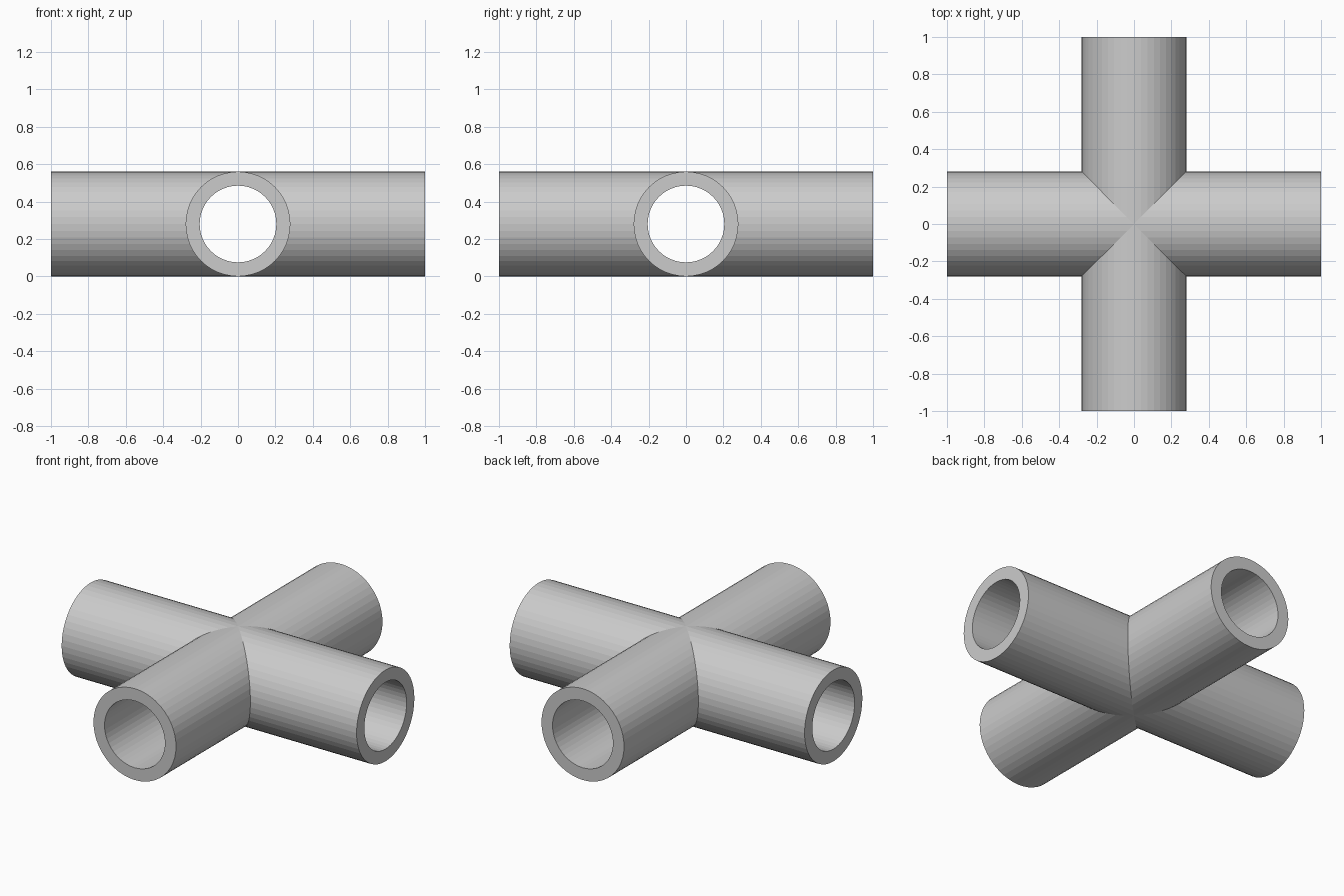
import bpy, bmesh
from math import cos, sin, tau, pi
from mathutils import Matrix

if "Cube" in bpy.data.objects:
    bpy.data.objects.remove(bpy.data.objects["Cube"])

R_OUT, R_IN, HALF, SIDES = 0.28, 0.205, 1.0, 48

bm = bmesh.new()


def ring(r, end, rot):
    """Circle of points at the open end, or along the mitre x = |y|."""
    pts = []
    for i in range(SIDES):
        a = tau * i / SIDES
        y, z = r * cos(a), r * sin(a)
        co = rot @ Matrix.Translation((HALF if end else abs(y), y, z)).translation
        pts.append(bm.verts.new((co.x, co.y, co.z + R_OUT)))
    return pts


def bridge(a, b):
    for i in range(SIDES):
        j = (i + 1) % SIDES
        bm.faces.new((a[i], a[j], b[j], b[i]))


# Four mitred arms: outer wall, annular rim, inner bore
for k in range(4):
    rot = Matrix.Rotation(k * pi / 2, 3, 'Z')
    loops = [ring(R_OUT, False, rot), ring(R_OUT, True, rot),
             ring(R_IN, True, rot), ring(R_IN, False, rot)]
    for a, b in zip(loops, loops[1:]):
        bridge(a, b)

# Weld the arms along their mitre seams
bmesh.ops.remove_doubles(bm, verts=bm.verts, dist=1e-4)
# All walls are wound alike; make sure the outer wall faces outwards
test = max(bm.faces, key=lambda f: f.calc_center_median().z + abs(f.calc_center_median().x))
bm.normal_update()
if test.normal.z + abs(test.normal.x) < 0 or test.normal.z < -0.5:
    bmesh.ops.reverse_faces(bm, faces=bm.faces)

mesh = bpy.data.meshes.new("pipe_cross")
bm.to_mesh(mesh)
bm.free()
bpy.context.collection.objects.link(bpy.data.objects.new("pipe_cross", mesh))
